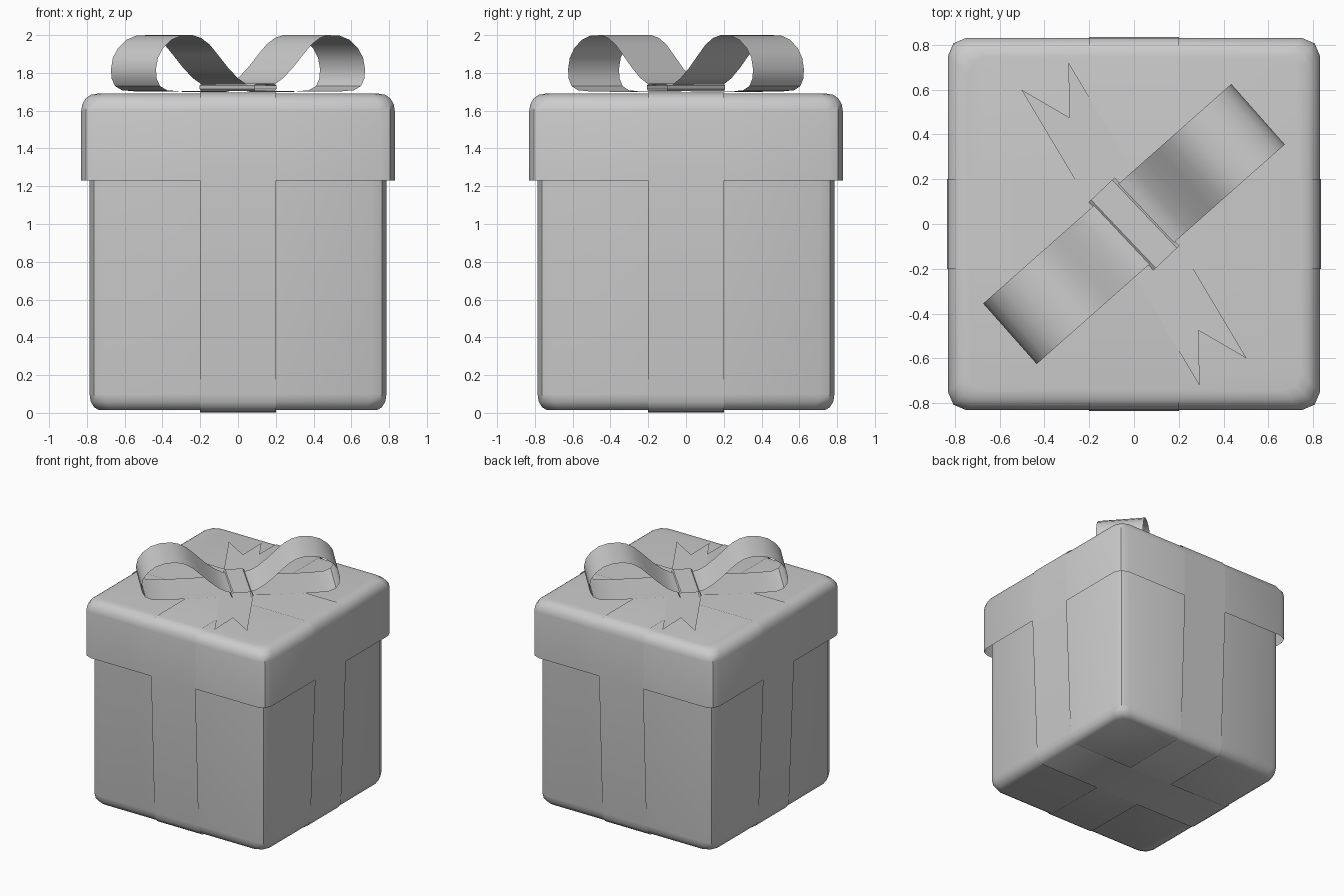
import bpy, math

if "Cube" in bpy.data.objects:
    bpy.data.objects.remove(bpy.data.objects["Cube"])


def make(name, verts, faces):
    me = bpy.data.meshes.new(name)
    me.from_pydata(verts, [], faces)
    me.update()
    ob = bpy.data.objects.new(name, me)
    bpy.context.collection.objects.link(ob)
    bpy.ops.object.select_all(action='DESELECT')
    ob.select_set(True)
    bpy.context.view_layer.objects.active = ob
    bpy.ops.object.mode_set(mode='EDIT')
    bpy.ops.mesh.select_all(action='SELECT')
    bpy.ops.mesh.normals_make_consistent(inside=False)
    bpy.ops.object.mode_set(mode='OBJECT')
    bpy.ops.object.shade_smooth_by_angle(angle=math.radians(35))
    return ob


def loft(name, rings, caps):
    """Stack square rings (half size, z) with softened corners."""
    verts, faces = [], []
    for h, z in rings:
        corner = [(h, h - 0.08), (h - 0.024, h - 0.024), (h - 0.08, h)]
        for k in range(4):
            for x, y in corner:
                for _ in range(k):
                    x, y = -y, x
                verts.append((x, y, z))
    n = 12
    for r in range(len(rings) - 1):
        for i in range(n):
            j = (i + 1) % n
            faces.append((r * n + i, r * n + j, (r + 1) * n + j, (r + 1) * n + i))
    if 'bottom' in caps:
        faces.append(tuple(reversed(range(n))))
    if 'top' in caps:
        faces.append(tuple(range(len(verts) - n, len(verts))))
    return make(name, verts, faces)


def sheet(name, path, half, angle, closed=False):
    """Sweep a (distance, z) path sideways into a thin ribbon turned about z."""
    c, s = math.cos(angle), math.sin(angle)
    verts = [(u * c - v * s, u * s + v * c, z) for u, z in path for v in (-half, half)]
    m = len(path)
    faces = []
    for i in range(m if closed else m - 1):
        j = (i + 1) % m
        faces.append((2 * i, 2 * i + 1, 2 * j + 1, 2 * j))
    return make(name, verts, faces)


# Box body and open-bottomed lid
loft('box_body', [(0.735, 0.014), (0.762, 0.03), (0.78, 0.06), (0.786, 0.1),
                  (0.786, 1.6)], ('bottom', 'top'))
loft('lid', [(0.83, 1.23), (0.83, 1.6), (0.824, 1.635), (0.806, 1.665),
             (0.78, 1.684), (0.745, 1.69)], ('top',))

# Two crossing ribbons, hanging from the lid and tapering in to the base
for name, angle, d in (('ribbon_across', 0, 0.0), ('ribbon_front_back', math.pi / 2, 0.002)):
    side = [(0.738, 0.008), (0.767, 0.027), (0.785, 0.058), (0.791, 0.1),
            (0.835, 1.23), (0.835, 1.6), (0.829, 1.637), (0.81, 1.669),
            (0.782, 1.689), (0.745, 1.695)]
    path = [(0, 0.001 + d)] + side + [(0, 1.695 + d)] + [(-u, z) for u, z in reversed(side)]
    sheet(name, path, 0.2, angle, True)

# Bow loops
bow = math.radians(41.5)
loop = [(0.0, 1.732), (0.1, 1.74), (0.16, 1.772), (0.23, 1.828), (0.3, 1.895),
        (0.36, 1.95), (0.42, 1.985), (0.48, 2.0), (0.56, 1.997), (0.63, 1.975),
        (0.69, 1.93), (0.725, 1.88), (0.739, 1.82), (0.734, 1.77), (0.71, 1.73),
        (0.66, 1.708), (0.55, 1.701), (0.3, 1.702), (0.0, 1.706)]
for k, name in enumerate(('bow_loop_right', 'bow_loop_left')):
    sheet(name, loop, 0.18, bow + k * math.pi)

# Knot band wrapped round the middle
knot = [(0.07, 1.703), (0.08, 1.715), (0.08, 1.732), (0.065, 1.745),
        (-0.065, 1.745), (-0.08, 1.732), (-0.08, 1.715), (-0.07, 1.703)]
sheet('bow_knot', knot, 0.21, math.radians(43.5), True)

# Notched ribbon tails
tail = [(-0.145, 0.0, 1.701), (0.137, 0.0, 1.701), (-0.293, 0.722, 1.699),
        (-0.288, 0.475, 1.700), (-0.503, 0.6, 1.699)]
for s, name in ((1, 'tail_back'), (-1, 'tail_front')):
    make(name, [(s * x, s * y, z) for x, y, z in tail],
         [(0, 1, 3), (1, 2, 3), (0, 3, 4)])
